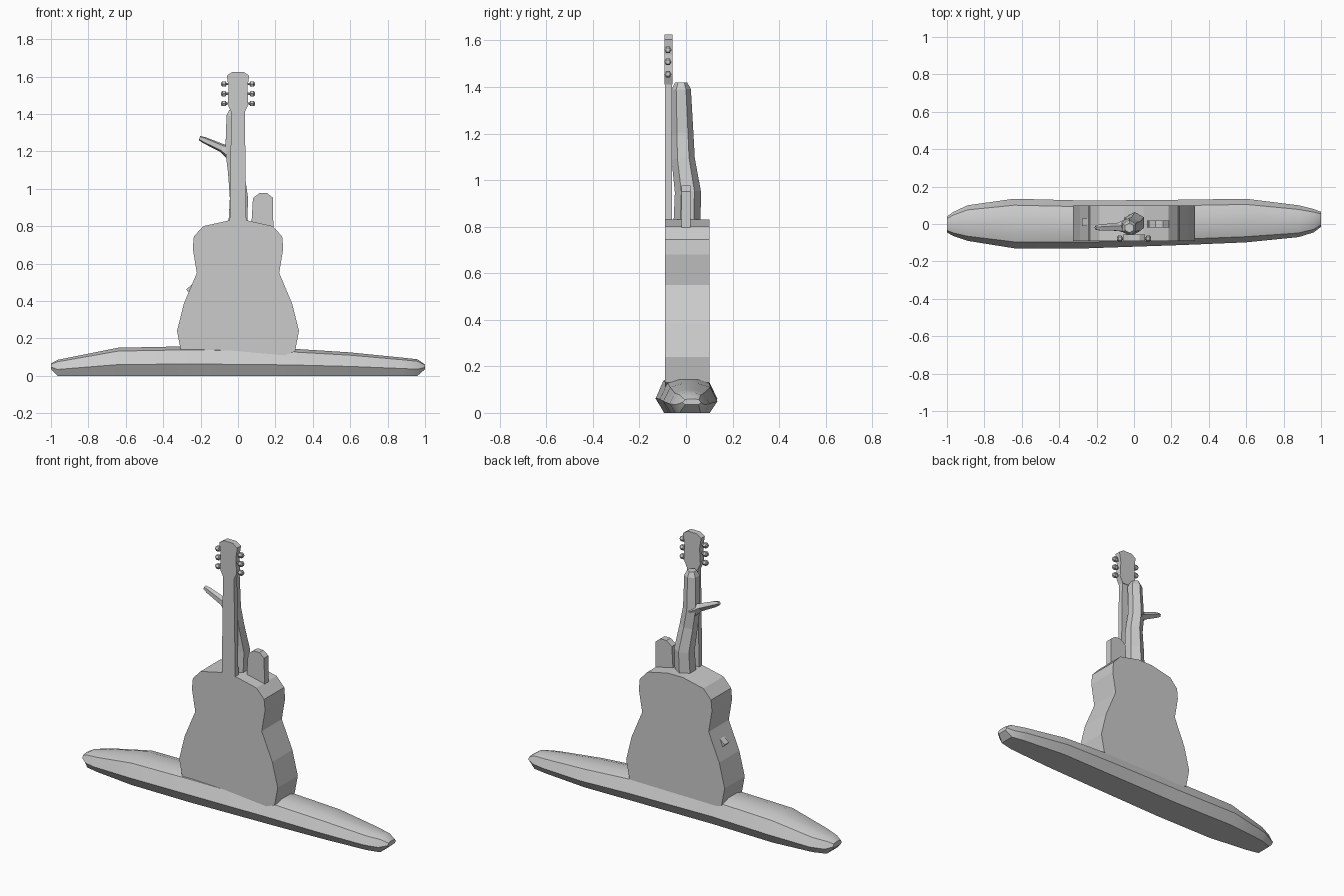
import bpy, bmesh
from math import sin, cos, pi, radians
from mathutils import Vector


def make(name, rings):
    """Skin a list of closed rings and cap both ends."""
    bm = bmesh.new()
    loops = [[bm.verts.new(p) for p in ring] for ring in rings]
    n = len(loops[0])
    for a, b in zip(loops, loops[1:]):
        for i in range(n):
            j = (i + 1) % n
            bm.faces.new((a[i], a[j], b[j], b[i]))
    bm.faces.new(loops[0])
    bm.faces.new(loops[-1])
    bmesh.ops.recalc_face_normals(bm, faces=bm.faces)
    mesh = bpy.data.meshes.new(name)
    bm.to_mesh(mesh)
    bm.free()
    obj = bpy.data.objects.new(name, mesh)
    bpy.context.collection.objects.link(obj)
    return obj


def slab(name, outline, y0, y1):
    """Front outline (x, z) extruded along y."""
    return make(name, [[(x, y, z) for x, z in outline] for y in (y0, y1)])


def mirrored(half):
    return half + [(-x, z) for x, z in reversed(half)]


def limb(name, stations, sides, turn=0.0):
    """Tapered faceted limb through (x, y, z, radius) stations."""
    pts = [Vector(s[:3]) for s in stations]
    rings = []
    for i, s in enumerate(stations):
        d = pts[min(i + 1, len(pts) - 1)] - pts[max(i - 1, 0)]
        v = d.cross(Vector((0, 1, 0))).normalized()
        u = v.cross(d).normalized()
        rings.append([pts[i] + s[3] * (cos(turn + 2 * pi * k / sides) * u +
                                       sin(turn + 2 * pi * k / sides) * v)
                      for k in range(sides)])
    return make(name, rings)


# Fallen log: flat-bottomed section swept along x (x, y min, y max, z bottom, z top)
section = [(0.14, 0), (0, 0.4), (0.13, 0.88), (0.34, 1),
           (0.66, 1), (0.87, 0.88), (1, 0.4), (0.86, 0)]
stations = [(-1.0, -0.045, 0.04, 0.035, 0.065), (-0.965, -0.065, 0.065, 0.0, 0.085),
            (-0.89, -0.09, 0.10, 0.0, 0.10), (-0.64, -0.13, 0.135, 0.0, 0.15),
            (-0.25, -0.13, 0.125, 0.0, 0.158), (0.27, -0.112, 0.13, 0.0, 0.146),
            (0.6, -0.098, 0.135, 0.0, 0.125), (0.88, -0.07, 0.10, 0.0, 0.097),
            (0.96, -0.045, 0.08, 0.0, 0.088), (1.0, -0.015, 0.065, 0.035, 0.06)]
log = make("log", [[(x, y0 + (y1 - y0) * u, z0 + (z1 - z0) * w) for u, w in section]
                   for x, y0, y1, z0, z1 in stations])
bpy.context.view_layer.objects.active = log
log.select_set(True)
bpy.ops.object.shade_smooth_by_angle(angle=radians(35))

# Guitar body, base sunk into the log
slab("guitar_body", mirrored([(0.2, 0.09), (0.305, 0.13), (0.326, 0.24), (0.29, 0.385),
                              (0.22, 0.55), (0.242, 0.68), (0.236, 0.745),
                              (0.185, 0.80), (0.05, 0.83)]), -0.09, 0.10)

# Neck and headstock
slab("guitar_neck", [(-0.045, 0.78), (0.045, 0.78), (0.036, 1.43), (-0.036, 1.43)],
     -0.09, -0.06)
slab("headstock", mirrored([(0.036, 1.41), (0.055, 1.45), (0.05, 1.54),
                            (0.06, 1.605), (0.03, 1.625)]), -0.092, -0.057)

# Tuning pegs: short stem with a faceted knob, three per side
for side in (-1, 1):
    for z in (1.455, 1.508, 1.56):
        limb("tuning_peg", [(side * 0.045, -0.078, z, 0.006),
                            (side * 0.062, -0.078, z, 0.007),
                            (side * 0.066, -0.078, z, 0.016),
                            (side * 0.084, -0.078, z, 0.016),
                            (side * 0.090, -0.078, z, 0.010)], 6)

# Bare tree trunk growing up through the guitar
limb("trunk", [(0.0, 0.01, 0.10, 0.06), (0.0, 0.005, 0.83, 0.058),
               (0.005, 0.008, 0.95, 0.056), (-0.01, -0.012, 1.09, 0.05),
               (-0.027, -0.015, 1.2, 0.047), (-0.025, -0.021, 1.39, 0.042),
               (-0.025, -0.021, 1.42, 0.026)], 6)

# Side branch and cut stub
limb("side_branch", [(-0.035, -0.012, 1.19, 0.042), (-0.085, -0.017, 1.217, 0.024),
                     (-0.18, -0.02, 1.26, 0.018), (-0.206, -0.02, 1.271, 0.012)], 5)
limb("branch_stub", [(-0.19, 0.01, 0.51, 0.03), (-0.264, 0.01, 0.446, 0.028)], 4, pi / 4)

# Rounded upright board beside the trunk
slab("upright_board", [(0.065, 0.70), (0.19, 0.70), (0.187, 0.952), (0.155, 0.977),
                       (0.115, 0.977), (0.08, 0.95)], -0.02, 0.02)
